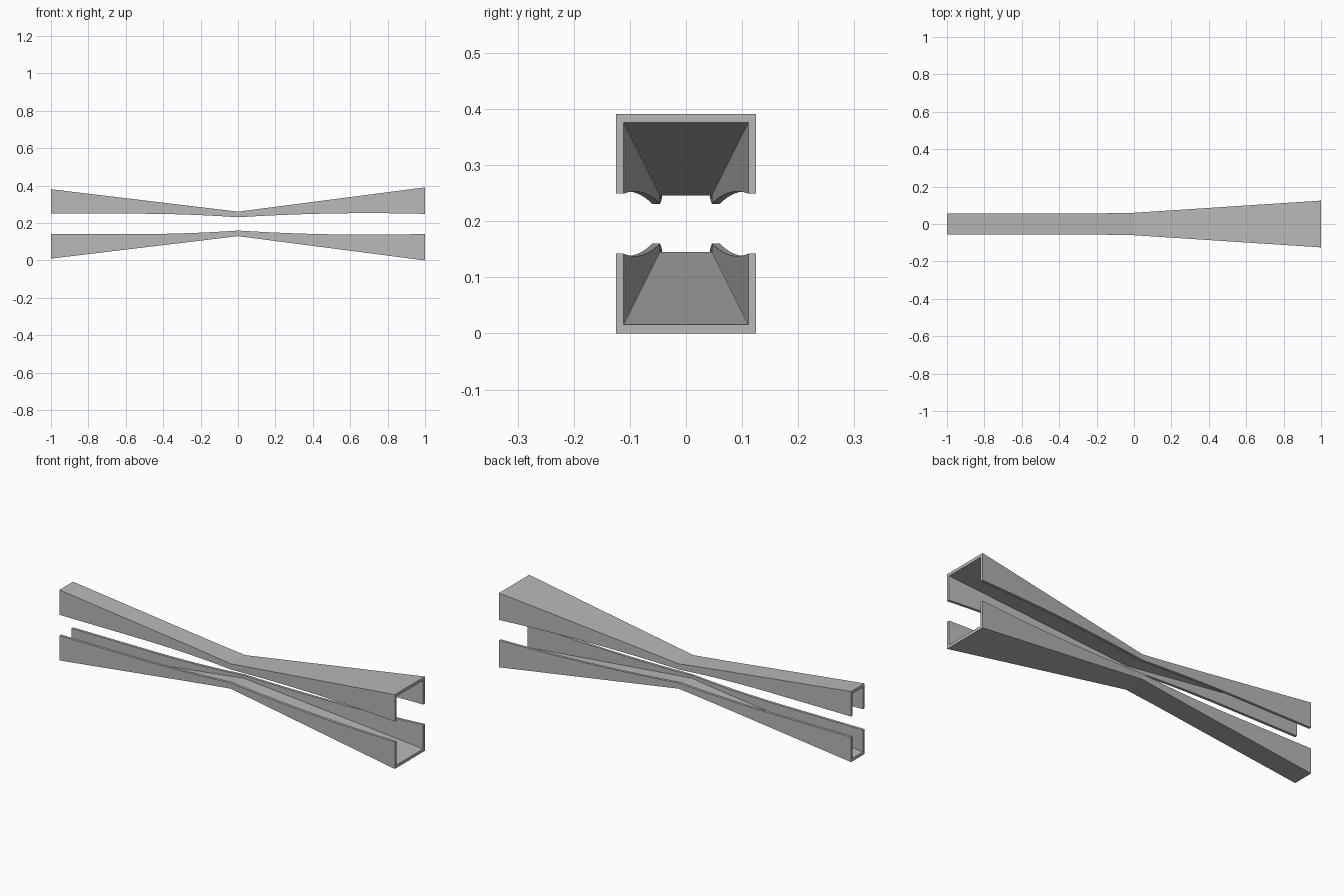
import bpy
import bmesh

HEIGHT = 0.391
WALL = 0.014
FLOOR = 0.0155

cube = bpy.data.objects.get("Cube")
if cube:
    bpy.data.objects.remove(cube, do_unlink=True)

grey = bpy.data.materials.new("plain grey")
grey.use_nodes = True
colour = (0.48, 0.48, 0.48, 1)
grey.diffuse_color = colour
grey.node_tree.nodes["Principled BSDF"].inputs["Base Color"].default_value = colour


def half_width(x):
    """Wide flare on the left, almost parallel sides on the right."""
    if x >= 0:
        return 0.06 + 0.065 * x
    return 0.0565 + 0.0035 * max(0, 1 + x / 0.3) ** 2


def base_height(x):
    """Floor rises in a straight line from each end to the waist."""
    return 0.13 * (1 - x) if x >= 0 else 0.13 + 0.12 * x


def rim_height(x):
    """Rim of the side walls, a shallow curve peaking at the waist."""
    if x >= 0:
        return 0.16 - 0.063 * x + 0.045 * x * x
    return 0.141 + 0.019 * max(0, 1 + x / 0.55) ** 2


def section(x):
    """U-shaped cross-section as (y, z) points."""
    w, low, rim = half_width(x), base_height(x), rim_height(x)
    side = [(w, low), (w, rim), (w - WALL, rim), (w - WALL, min(low + FLOOR, rim - 0.002))]
    return side + [(-y, z) for y, z in reversed(side)]


def channel(name, upside_down):
    """Loft the U section along x into a closed solid."""
    bm = bmesh.new()
    rings = []
    steps = 20
    for i in range(-steps, steps + 1):
        x = i / steps
        rings.append([bm.verts.new((x, y, HEIGHT - z if upside_down else z))
                      for y, z in section(x)])
    for a, b in zip(rings, rings[1:]):
        for k in range(len(a)):
            n = (k + 1) % len(a)
            bm.faces.new((a[k], a[n], b[n], b[k]))
    # end caps: two walls and the floor between them
    for r in (rings[0], rings[-1]):
        bm.faces.new(r[:4])
        bm.faces.new(r[4:])
        bm.faces.new((r[0], r[3], r[4], r[7]))
    bmesh.ops.recalc_face_normals(bm, faces=bm.faces)
    mesh = bpy.data.meshes.new(name)
    bm.to_mesh(mesh)
    bm.free()
    mesh.materials.append(grey)
    obj = bpy.data.objects.new(name, mesh)
    bpy.context.collection.objects.link(obj)


channel("lower_channel", False)
channel("upper_channel", True)
